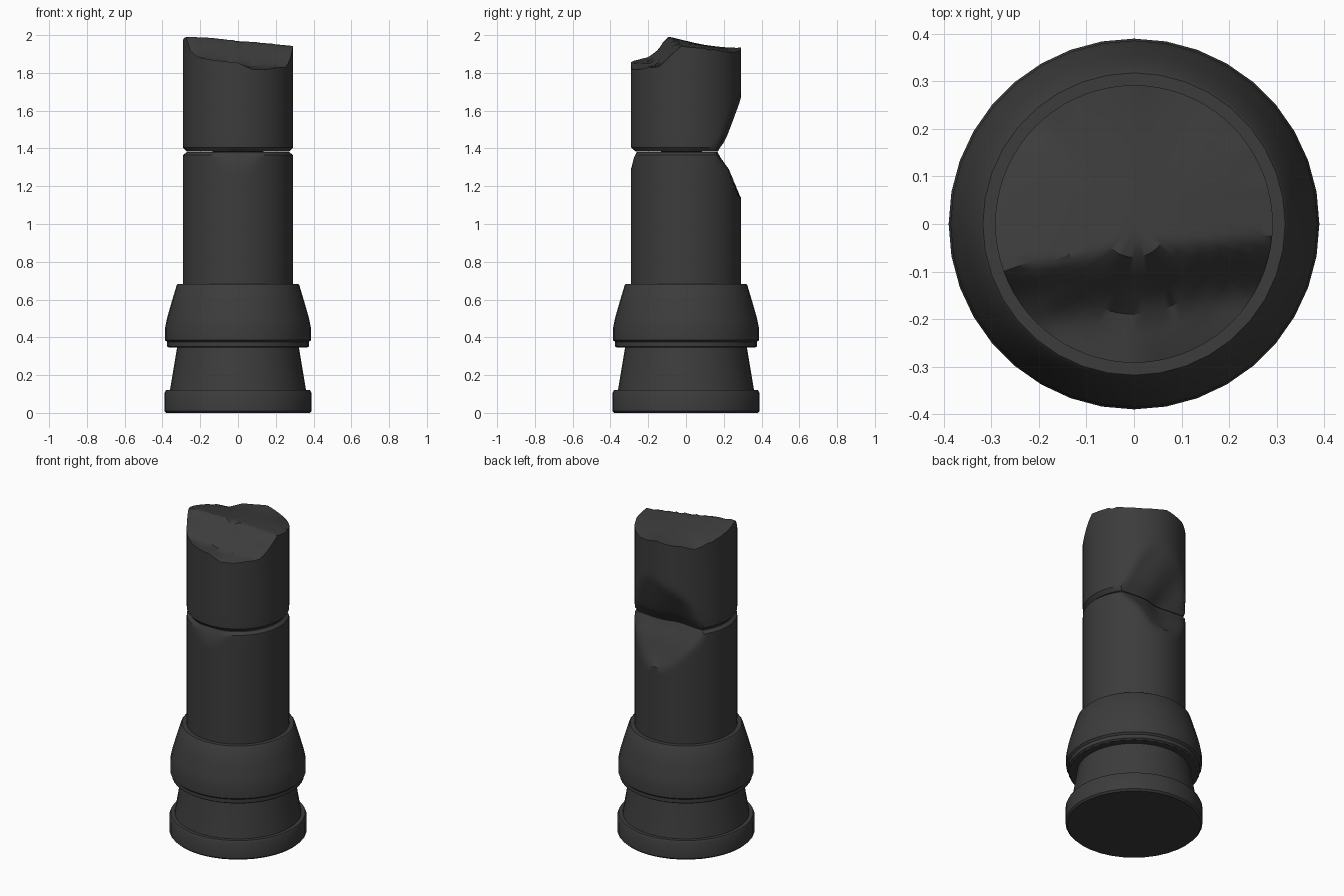
import bpy, bmesh, math, random
from mathutils import Vector

if "Cube" in bpy.data.objects:
    bpy.data.objects.remove(bpy.data.objects["Cube"])

random.seed(4)
stone = bpy.data.materials.new("dark_stone")
stone.diffuse_color = (0.045, 0.045, 0.045, 1)
stone.use_nodes = True
stone.node_tree.nodes["Principled BSDF"].inputs["Base Color"].default_value = stone.diffuse_color


def interp(z, pts):
    """Piecewise linear lookup in (z, value) pairs."""
    if z <= pts[0][0]:
        return pts[0][1]
    for (a, va), (b, vb) in zip(pts, pts[1:]):
        if z <= b:
            return va + (vb - va) * (z - a) / (b - a)
    return pts[-1][1]


def skin(name, rings, angle=35):
    """Join rings of points into a closed solid; one-point rings are poles."""
    bm = bmesh.new()
    rows = [[bm.verts.new(p) for p in ring] for ring in rings]
    for lo, hi in zip(rows, rows[1:]):
        n = max(len(lo), len(hi))
        for i in range(n):
            j = (i + 1) % n
            if len(lo) == 1:
                bm.faces.new((lo[0], hi[j], hi[i]))
            elif len(hi) == 1:
                bm.faces.new((lo[i], lo[j], hi[0]))
            else:
                bm.faces.new((lo[i], lo[j], hi[j], hi[i]))
    bmesh.ops.recalc_face_normals(bm, faces=bm.faces)
    me = bpy.data.meshes.new(name)
    bm.to_mesh(me)
    bm.free()
    ob = bpy.data.objects.new(name, me)
    bpy.context.collection.objects.link(ob)
    me.materials.append(stone)
    bpy.ops.object.select_all(action='DESELECT')
    ob.select_set(True)
    bpy.context.view_layer.objects.active = ob
    bpy.ops.object.shade_smooth_by_angle(angle=math.radians(angle))
    return ob


def circle(r, z, n=36):
    return [Vector((r * math.cos(2 * math.pi * i / n), r * math.sin(2 * math.pi * i / n), z))
            for i in range(n)]


def lathe(name, profile):
    z0, z1 = profile[0][1], profile[-1][1]
    skin(name, [[Vector((0, 0, z0))]] + [circle(r, z) for r, z in profile] + [[Vector((0, 0, z1))]])


# Turned base: foot ring, tapered neck and bulging collar
lathe("foot_ring", [(0.38, 0), (0.39, 0.01), (0.39, 0.105), (0.382, 0.12)])
lathe("tapered_neck", [(0.362, 0.11), (0.36, 0.12), (0.322, 0.35)])
lathe("collar", [(0.365, 0.345), (0.375, 0.352), (0.375, 0.375), (0.386, 0.385),
                 (0.386, 0.45), (0.376, 0.50), (0.355, 0.575), (0.325, 0.675), (0.318, 0.683)])

# Chipped shaft: furthest y at the back and at the front for each height
BACK = [(1.13, 0.30), (1.16, 0.283), (1.29, 0.215), (1.34, 0.178), (1.38, 0.155),
        (1.40, 0.165), (1.44, 0.195), (1.53, 0.23), (1.68, 0.285), (1.72, 0.30)]
FRONT = [(1.27, 0.30), (1.30, 0.287), (1.345, 0.278), (1.38, 0.262), (1.385, 0.268), (1.41, 0.30)]
N = 72


def chip(p):
    """Pull a shaft point inward to the chipped limits."""
    wob = 0.012 * math.sin(14 * p.x + 9 * p.z)
    k = 1.0
    lim = interp(p.z, BACK) + (wob if p.z > 1.14 and p.z < 1.7 else 0)
    if p.y > lim:
        k = lim / p.y
    if -p.y > interp(p.z, FRONT):
        k = interp(p.z, FRONT) / -p.y
    return Vector((p.x * k, p.y * k, p.z))


def shaft_ring(r, z):
    return [chip(p) for p in circle(r, z, N)]


lower = [(0.292, 0.66), (0.292, 1.1), (0.292, 1.14)]
lower += [(0.292, z / 100) for z in range(117, 137, 3)] + [(0.291, 1.365), (0.272, 1.38)]
skin("lower_shaft", [[Vector((0, 0, 0.66))]] + [shaft_ring(r, z) for r, z in lower]
     + [[Vector((0, 0, 1.382))]])


# Broken top: a slanted ridge falling away to the front and the back
def break_height(x, y):
    ridge = 1.972 - 0.095 * x
    d = y - (-0.06 + 0.12 * x)
    if d > 0:
        return ridge - d * (0.15 - 0.45 * min(x, 0.15))
    return ridge - 0.125 * min(1, -d / 0.12) + 0.02 * min(0, d + 0.12)


knots = [random.uniform(-0.028, 0.018) for _ in range(24)]
jag = []
for i in range(N):
    a, f = divmod(i, 3)
    jag.append(knots[a] * (1 - f / 3) + knots[(a + 1) % 24] * f / 3)


def top_ring(r):
    ring = circle(r, 0, N)
    for i, p in enumerate(ring):
        j = jag[i]
        if p.y > -0.14 and p.y < 0.1:
            j *= 0.25
        p.z = min(2.0, break_height(p.x, p.y) + j * (r / 0.292) ** 4)
    return ring


upper = [(0.272, 1.383), (0.291, 1.405)] + [(0.292, z / 100) for z in range(143, 176, 3)]
rings = [[Vector((0, 0, 1.382))]] + [shaft_ring(r, z) for r, z in upper]
rings += [top_ring(r) for r in (0.292, 0.265, 0.23, 0.19, 0.15, 0.11, 0.07, 0.035)]
rings += [[Vector((0, 0, break_height(0, 0)))]]
skin("upper_broken_shaft", rings)
